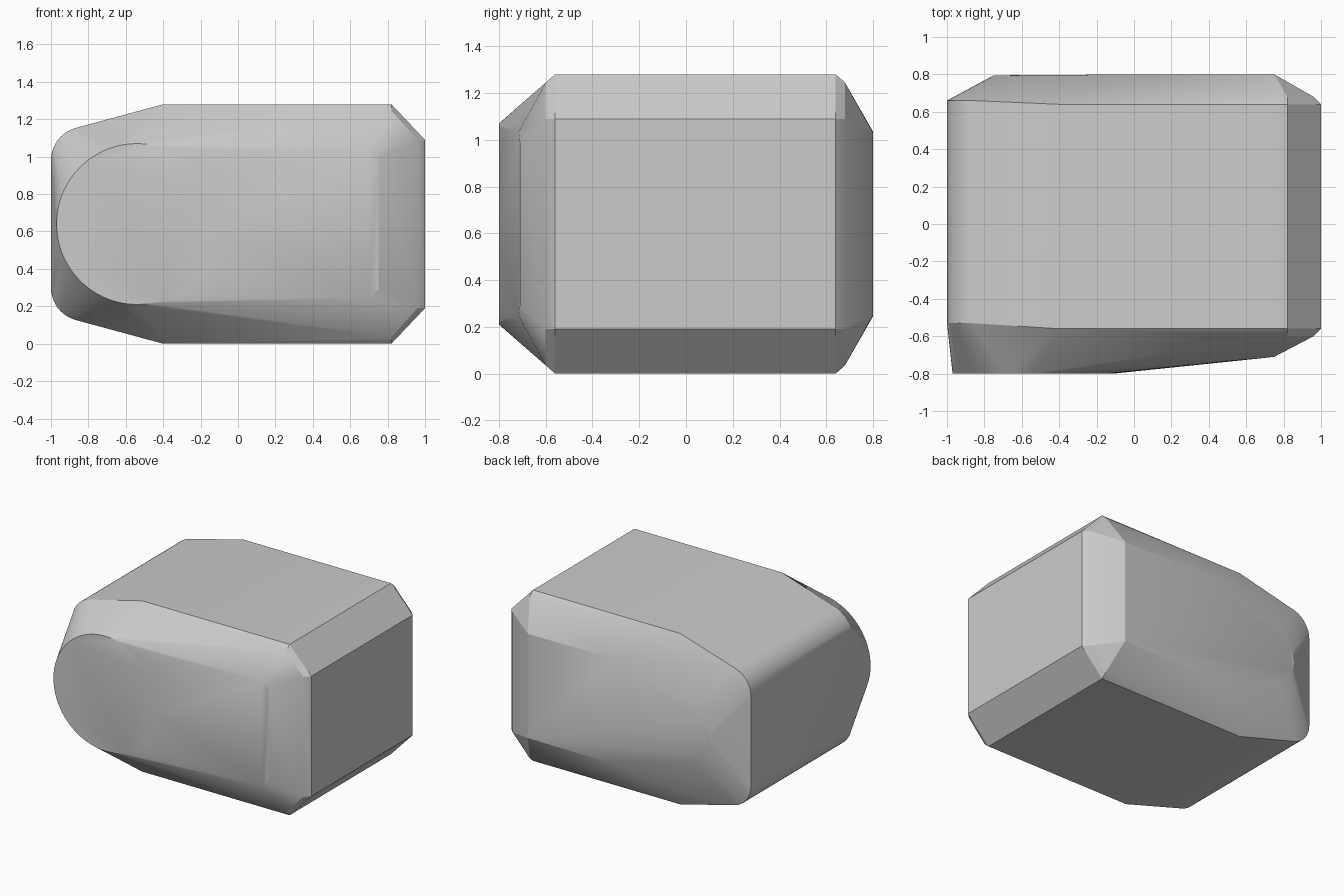
import bpy, bmesh
from math import sin, cos, pi, radians

if "Cube" in bpy.data.objects:
    bpy.data.objects.remove(bpy.data.objects["Cube"])

MID = 0.64  # height of the horizontal symmetry plane
bm = bmesh.new()


def pair(x, y, z):
    """Add a point and its mirror image below mid height."""
    bm.verts.new((x, y, z))
    bm.verts.new((x, y, 2 * MID - z))


def disc(x, y, r, n):
    for i in range(n):
        a = 2 * pi * i / n
        bm.verts.new((x + r * cos(a), y, MID + r * sin(a)))


# main body profile, at its front and back ends
for y, y_left in ((-0.56, -0.53), (0.64, 0.66)):
    for x, z in ((-0.4, 1.28), (0.82, 1.28), (1.0, 1.09)):
        pair(x, y, z)
    for i in range(11):  # rounded left corner
        a = radians(105.5 + 74.5 * i / 10)
        pair(-0.82 + 0.18 * cos(a), y_left, 0.98 + 0.18 * sin(a))

# small bevel corners on the right side
for y in (-0.6, 0.68):
    pair(0.82, y, 1.245)
    pair(0.96, y, 1.09)

# front face: large round disc and sloping panel
disc(-0.54, -0.8, 0.43, 72)
pair(0.75, -0.71, 0.99)
pair(0.70, -0.716, 1.035)

# back face: small round end widening to a panel
disc(-0.54, 0.795, 0.21, 48)
pair(0.05, 0.8, 1.035)
pair(0.75, 0.8, 1.03)

# skin everything with one convex shell
hull = bmesh.ops.convex_hull(bm, input=bm.verts[:])
loose = [v for v in bm.verts if not v.link_faces]
bmesh.ops.delete(bm, geom=loose, context='VERTS')
bmesh.ops.dissolve_limit(bm, angle_limit=radians(0.5), verts=bm.verts[:], edges=bm.edges[:])
bmesh.ops.recalc_face_normals(bm, faces=bm.faces[:])

mesh = bpy.data.meshes.new("housing_block")
bm.to_mesh(mesh)
bm.free()
block = bpy.data.objects.new("housing_block", mesh)
bpy.context.collection.objects.link(block)
bpy.context.view_layer.objects.active = block
block.select_set(True)
bpy.ops.object.shade_smooth_by_angle(angle=radians(20))
